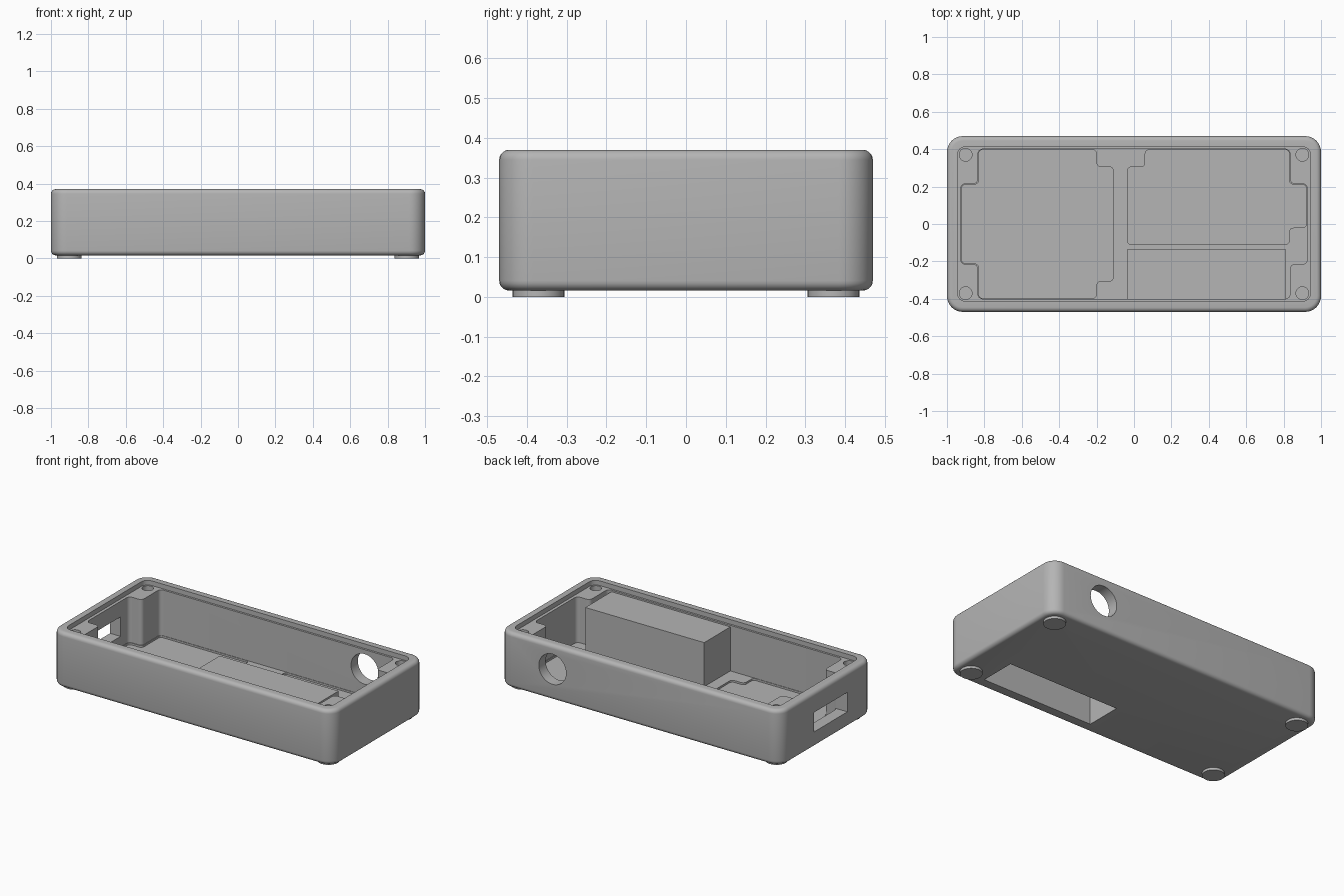
import bpy, bmesh, math
from mathutils import Vector

if "Cube" in bpy.data.objects:
    bpy.data.objects.remove(bpy.data.objects["Cube"])

grey = bpy.data.materials.new("plain_grey")
grey.diffuse_color = (0.46, 0.46, 0.46, 1)
grey.use_nodes = True
grey.node_tree.nodes["Principled BSDF"].inputs["Base Color"].default_value = grey.diffuse_color


def fillet(points, r, steps=6):
    """Round every corner of a closed outline."""
    out = []
    n = len(points)
    for i, p in enumerate(points):
        p = Vector(p)
        a = (Vector(points[i - 1]) - p).normalized()
        b = (Vector(points[(i + 1) % n]) - p).normalized()
        centre = p + (a + b) * r
        for k in range(steps + 1):
            t = k / steps * math.pi / 2
            out.append(centre - b * r * math.cos(t) - a * r * math.sin(t))
    return out


def rect(x0, x1, y0, y1):
    return [(x0, y0), (x1, y0), (x1, y1), (x0, y1)]


def loft(name, rings):
    """Solid through a stack of (outline, z) rings."""
    bm = bmesh.new()
    loops = [[bm.verts.new((p[0], p[1], z)) for p in ring] for ring, z in rings]
    n = len(loops[0])
    for lo, hi in zip(loops, loops[1:]):
        for i in range(n):
            j = (i + 1) % n
            bm.faces.new((lo[i], lo[j], hi[j], hi[i]))
    bm.faces.new(loops[0][::-1])
    bm.faces.new(loops[-1])
    bmesh.ops.recalc_face_normals(bm, faces=bm.faces)
    mesh = bpy.data.meshes.new(name)
    bm.to_mesh(mesh)
    bm.free()
    ob = bpy.data.objects.new(name, mesh)
    bpy.context.collection.objects.link(ob)
    mesh.materials.append(grey)
    return ob


def prism(name, outline, z0, z1):
    return loft(name, [(outline, z0), (outline, z1)])


def disc(x, y, r, n=32):
    return [(x + r * math.cos(2 * math.pi * i / n),
             y + r * math.sin(2 * math.pi * i / n)) for i in range(n)]


def select(ob):
    bpy.ops.object.select_all(action='DESELECT')
    ob.select_set(True)
    bpy.context.view_layer.objects.active = ob


def combine(ob, tool, operation='DIFFERENCE'):
    m = ob.modifiers.new("combine", 'BOOLEAN')
    m.operation, m.solver, m.object = operation, 'EXACT', tool
    select(ob)
    bpy.ops.object.modifier_apply(modifier=m.name)
    bpy.data.objects.remove(tool, do_unlink=True)


# Outer case with rounded corners and soft top and bottom edges
Z0, Z1, R = 0.016, 0.37, 0.025
rings = []
for top in (False, True):
    for k in range(6):
        t = k / 5 * math.pi / 2
        if top:
            inset, z = R * (1 - math.cos(t)), Z1 - R + R * math.sin(t)
        else:
            inset, z = R * (1 - math.sin(t)), Z0 + R - R * math.cos(t)
        ring = fillet(rect(-1 + inset, 1 - inset, -0.47 + inset, 0.47 - inset),
                      0.085 - inset, 8)
        rings.append((ring, z))
case = loft("case", rings)

# Lid recess in the rim
combine(case, prism("lid_recess", fillet(rect(-0.945, 0.945, -0.413, 0.413), 0.045), 0.34, 0.45))

# Main cavity, leaving a screw post in each corner
X, Y, PX, PY = 0.926, 0.40, 0.834, 0.215
cavity = [(-PX, -Y), (PX, -Y), (PX, -PY), (X, -PY), (X, PY), (PX, PY),
          (PX, Y), (-PX, Y), (-PX, PY), (-X, PY), (-X, -PY), (-PX, -PY)]
combine(case, prism("cavity", fillet(cavity, 0.025), 0.047, 0.36))

# Shallow floor pockets
left = [(-0.83, -0.397), (-0.2, -0.397), (-0.2, -0.305), (-0.11, -0.305),
        (-0.11, 0.305), (-0.2, 0.305), (-0.2, 0.397), (-0.83, 0.397),
        (-0.83, 0.211), (-0.922, 0.211), (-0.922, -0.211), (-0.83, -0.211)]
right = [(-0.035, -0.11), (0.83, -0.11), (0.83, -0.02), (0.922, -0.02),
         (0.922, 0.211), (0.83, 0.211), (0.83, 0.397), (0.06, 0.397),
         (0.06, 0.305), (-0.035, 0.305)]
combine(case, prism("left_pocket", fillet(left, 0.022), 0.035, 0.1))
combine(case, prism("right_pocket", fillet(right, 0.022), 0.035, 0.1))

# Battery housing standing on the floor, hollow and open underneath
combine(case, prism("battery_housing", rect(-0.035, 0.81, -0.43, -0.135), 0.03, 0.33), 'UNION')
combine(case, prism("battery_bay", rect(-0.005, 0.785, -0.395, -0.162), -0.05, 0.305))

# Screw holes
for sx in (-1, 1):
    for sy in (-1, 1):
        combine(case, prism("screw_hole", disc(0.9 * sx, 0.37 * sy, 0.034), 0.1, 0.45))

# Round opening in the back wall
hole = prism("round_opening", disc(0, 0, 0.097, 48), -0.08, 0.08)
hole.rotation_euler = (math.pi / 2, 0, 0)
hole.location = (0.62, 0.44, 0.215)
bpy.context.view_layer.update()
combine(case, hole)

# Rectangular port in the left wall
combine(case, prism("port_opening", rect(-1.1, -0.88, -0.21, 0.13), 0.115, 0.24))

select(case)
bpy.ops.object.shade_smooth_by_angle(angle=math.radians(30))

# Round feet
for sx in (-1, 1):
    for sy in (-1, 1):
        foot = prism("foot", disc(0.903 * sx, 0.371 * sy, 0.065, 40), 0, 0.022)
        select(foot)
        bpy.ops.object.shade_smooth_by_angle(angle=math.radians(30))
